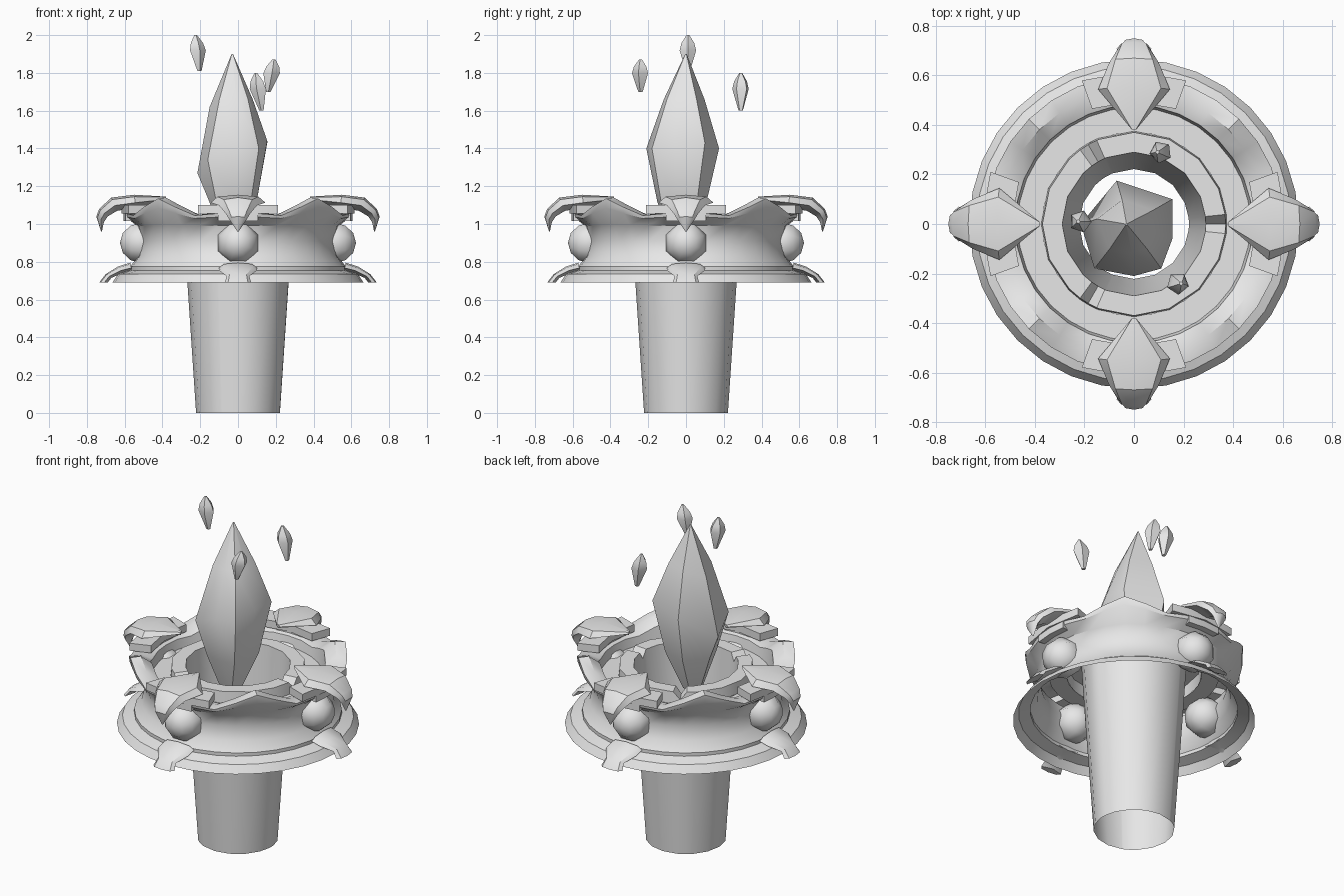
import bpy, bmesh, math
from mathutils import Matrix, Vector

if "Cube" in bpy.data.objects:
    bpy.data.objects.remove(bpy.data.objects["Cube"])

grey = bpy.data.materials.new("stone grey")
grey.diffuse_color = (0.8, 0.8, 0.8, 1)
grey.use_nodes = True
grey.node_tree.nodes["Principled BSDF"].inputs["Base Color"].default_value = grey.diffuse_color


def finish(bm, name, angle=35):
    bmesh.ops.recalc_face_normals(bm, faces=bm.faces)
    me = bpy.data.meshes.new(name)
    bm.to_mesh(me)
    bm.free()
    me.materials.append(grey)
    ob = bpy.data.objects.new(name, me)
    bpy.context.collection.objects.link(ob)
    bpy.ops.object.select_all(action='DESELECT')
    ob.select_set(True)
    bpy.context.view_layer.objects.active = ob
    bpy.ops.object.shade_smooth_by_angle(angle=math.radians(angle))
    return ob


def loft(name, rings, wrap=False, closed=True, turn=0, angle=35):
    """Skin a row of point rings; wrap joins last ring to first, closed closes each ring."""
    bm = bmesh.new()
    rot = Matrix.Rotation(turn, 3, 'Z')
    vs = [[bm.verts.new(rot @ Vector(p)) for p in r] for r in rings]
    n, m = len(vs), len(vs[0])
    for i in range(n if wrap else n - 1):
        a, b = vs[i], vs[(i + 1) % n]
        for j in range(m if closed else m - 1):
            k = (j + 1) % m
            bm.faces.new((a[j], a[k], b[k], b[j]))
    if closed and not wrap:
        bm.faces.new(vs[0])
        bm.faces.new(vs[-1])
    return finish(bm, name, angle)


def polar(r, deg, z):
    a = math.radians(deg)
    return (r * math.cos(a), r * math.sin(a), z)


def lathe(name, profile, angles, lift=lambda d: 0):
    """Profile entries are radius, height, share of the lift."""
    loft(name, [[polar(r, d, z + k * lift(d)) for r, z, k in profile] for d in angles],
         wrap=True, closed=False)


def crown_wave(deg):
    off = abs((deg % 90) - 45)
    return 0.09 if off < 1 else 0.045 if off < 12 else 0.0 if off < 30 else 0.01


# Flared collar: skirt, waisted wall, wavy rolled crown and inner floor
lathe("collar", [(0.665, 0.69, 0), (0.635, 0.735, 0), (0.57, 0.755, 0), (0.57, 0.775, 0),
                 (0.53, 0.83, 0), (0.51, 0.91, 0), (0.535, 0.99, 0.1), (0.595, 1.03, 0.6),
                 (0.60, 1.045, 1), (0.54, 1.05, 1), (0.48, 1.03, 0.7), (0.47, 0.98, 0),
                 (0.37, 0.98, 0)], [i * 11.25 for i in range(32)], crown_wave)

# Open tapered tube with a flat rim cut by three small notches
notches = [0, 120, 240]
rim_angles = sorted({i * 22.5 for i in range(16)}
                    | {(c + s) % 360 for c in notches for s in (-6, 0, 6)})
lathe("tube", [(0.222, 0, 0), (0.268, 0.69, 0), (0.29, 1.05, 1), (0.37, 1.05, 1),
               (0.375, 0.98, 0)], rim_angles, lambda d: -0.045 if d in notches else 0)


# Curved claw-like piece pointing along +x before turning
def claw(name, stations, turn):
    rings = []
    for w, rt, zt, rb, zb in stations:
        re, ze = rt * 0.4 + rb * 0.6, zt * 0.4 + zb * 0.6
        ri, zi = rt * 0.85 + rb * 0.15, zt * 0.85 + zb * 0.15
        rings.append([(re, -w, ze), (ri, -w * 0.75, zi), (rt, 0, zt), (ri, w * 0.75, zi),
                      (re, w, ze), (rb, 0, zb)])
    loft(name, rings, turn=turn)


upper = [(0.01, 0.38, 1.145, 0.385, 1.12), (0.145, 0.55, 1.155, 0.54, 1.085),
         (0.10, 0.67, 1.14, 0.64, 1.07), (0.065, 0.735, 1.08, 0.69, 1.04),
         (0.045, 0.75, 1.04, 0.71, 1.01), (0.004, 0.725, 0.96, 0.72, 0.962)]
lower = [(0.10, 0.57, 0.795, 0.56, 0.75), (0.10, 0.635, 0.775, 0.61, 0.74),
         (0.06, 0.70, 0.735, 0.67, 0.715), (0.07, 0.735, 0.69, 0.69, 0.69)]

for i, side in enumerate(("right", "back", "left", "front")):
    turn = i * math.pi / 2
    claw(f"{side}_claw", upper, turn)
    claw(f"{side}_skirt_foot", lower, turn)
    # Curved saddle plate under the claw, and its wedge
    for part, half, r0, r1, z0, z1 in (("saddle", 20, 0.495, 0.617, 1.055, 1.1),
                                       ("wedge", 10, 0.5, 0.605, 1.015, 1.06)):
        loft(f"{side}_{part}", [[polar(r0, d, z0), polar(r1, d, z0), polar(r1, d, z1),
                                 polar(r0, d, z1)] for d in (-half, 0, half)], turn=turn)
    # Round stud on the collar wall
    bm = bmesh.new()
    bmesh.ops.create_uvsphere(bm, u_segments=8, v_segments=6, radius=0.115)
    place = (Matrix.Rotation(turn, 4, 'Z') @ Matrix.Translation((0.51, 0, 0.9))
             @ Matrix.Rotation(math.pi / 2, 4, 'Y') @ Matrix.Rotation(math.pi / 8, 4, 'Z'))
    bmesh.ops.transform(bm, matrix=place, verts=bm.verts)
    finish(bm, f"{side}_stud", 60)

# Large irregular crystal: waist outline scaled towards each end
waist = [(-0.07, 0.175, 1.4), (0.155, 0.1, 1.43), (0.155, -0.06, 1.44), (0.11, -0.18, 1.4),
         (0.0, -0.21, 1.4), (-0.16, -0.18, 1.34), (-0.215, 0.0, 1.27)]


def level(s, z, cx, cy):
    return [(cx + (x - cx) * s, cy + (y - cy) * s, z) for x, y, _ in waist]


shoulder = level(0.56, 1.66, -0.02, 0)
shoulder[-1] = (-0.15, 0.02, 1.62)
loft("crystal", [level(0.25, 0.9, -0.03, -0.03), level(0.68, 1.12, -0.02, -0.03),
                 waist, shoulder, level(0.02, 1.9, -0.03, 0)], angle=45)

# Three floating shards
for i, (x, y, z, h, tilt) in enumerate(((-0.215, 0.01, 1.905, 0.095, -0.01),
                                        (0.175, -0.24, 1.785, 0.087, 0.015),
                                        (0.11, 0.29, 1.70, 0.1, -0.015))):
    rings = []
    for t, r in ((-1, 0.012), (0.15, 0.046), (0.55, 0.036), (1, 0.008)):
        rings.append([(x + tilt * t + r * math.cos(a), y + r * math.sin(a), z + h * t)
                      for a in (k * math.tau / 5 + i for k in range(5))])
    loft(f"shard_{i + 1}", rings)
